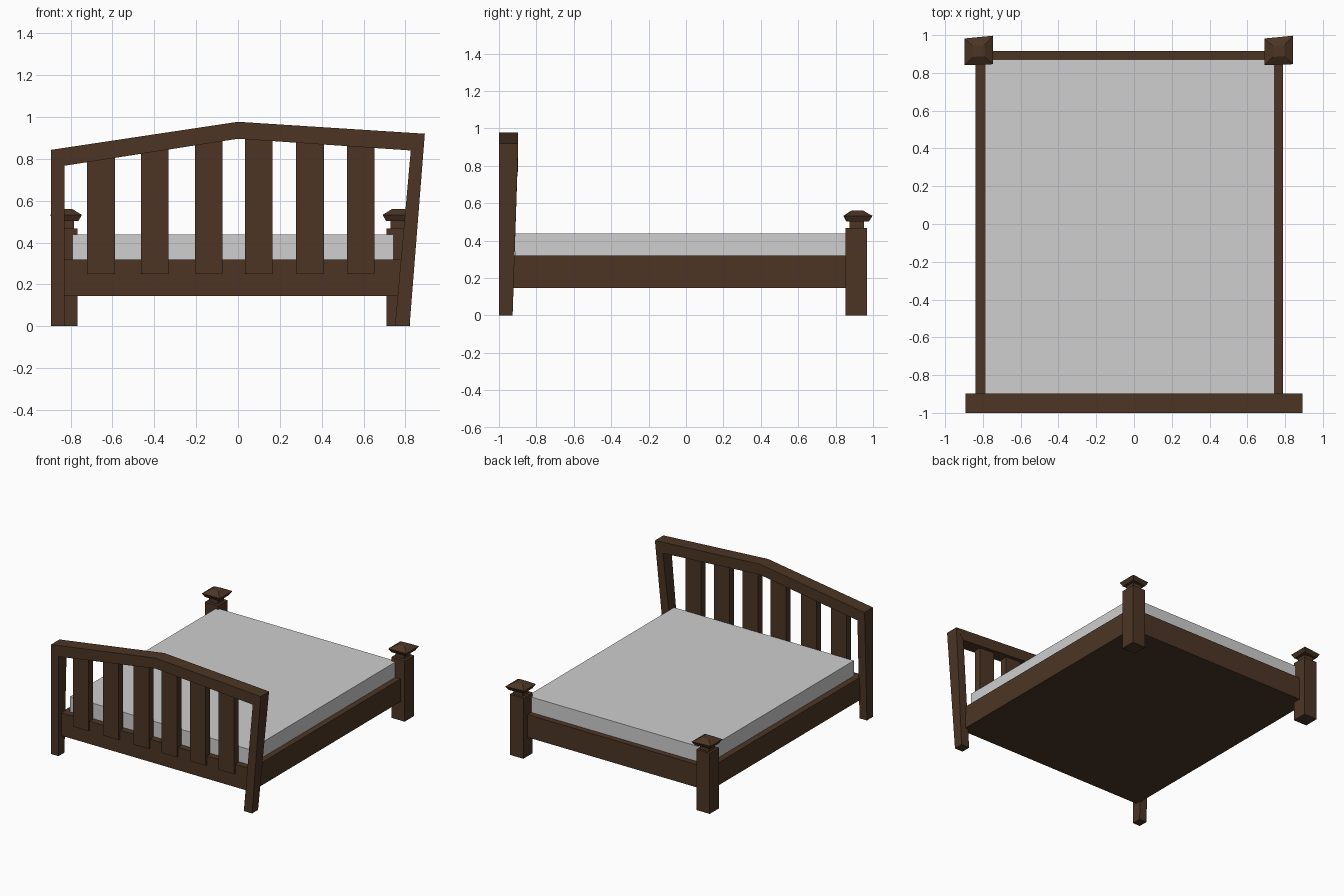
import bpy, bmesh

if "Cube" in bpy.data.objects:
    bpy.data.objects.remove(bpy.data.objects["Cube"])


def material(name, rgb):
    m = bpy.data.materials.new(name)
    m.diffuse_color = (*rgb, 1)
    m.use_nodes = True
    m.node_tree.nodes["Principled BSDF"].inputs["Base Color"].default_value = m.diffuse_color
    return m


WOOD = material("dark_wood", (0.072, 0.036, 0.018))
CLOTH = material("grey_cloth", (0.62, 0.62, 0.62))


def finish(name, bm, mat):
    bmesh.ops.recalc_face_normals(bm, faces=bm.faces)
    me = bpy.data.meshes.new(name)
    bm.to_mesh(me)
    bm.free()
    me.materials.append(mat)
    ob = bpy.data.objects.new(name, me)
    bpy.context.collection.objects.link(ob)
    return ob


def loft(name, rings, mat=WOOD):
    """Skin a stack of equal-sized rings and cap both ends."""
    bm = bmesh.new()
    vs = [[bm.verts.new(p) for p in r] for r in rings]
    n = len(vs[0])
    for a, b in zip(vs, vs[1:]):
        for i in range(n):
            j = (i + 1) % n
            bm.faces.new((a[i], a[j], b[j], b[i]))
    bm.faces.new(vs[0])
    bm.faces.new(vs[-1])
    return finish(name, bm, mat)


def rect(x0, x1, y0, y1, z):
    return [(x0, y0, z), (x1, y0, z), (x1, y1, z), (x0, y1, z)]


def box(name, x0, x1, y0, y1, z0, z1, mat=WOOD):
    return loft(name, [rect(x0, x1, y0, y1, z0), rect(x0, x1, y0, y1, z1)], mat)


def panel(name, outline, y0, back):
    """Extrude an x-z outline from y0 to the depth back(z)."""
    return loft(name, [[(x, y0, z) for x, z in outline],
                       [(x, back(z), z) for x, z in outline]])


# Headboard: straight left post, leaning right post, bent top rail
def post_back(z):
    return -0.927 + 0.03 * min(z / 0.9, 1)


panel("headboard_left_post",
      [(-0.893, 0), (-0.83, 0), (-0.83, 0.767), (-0.893, 0.843)], -1, post_back)
panel("headboard_right_post",
      [(0.75, 0), (0.82, 0), (0.893, 0.92), (0.826, 0.84)], -1, post_back)
panel("headboard_top_rail",
      [(-0.893, 0.843), (-0.83, 0.767), (0, 0.896), (0.826, 0.84),
       (0.893, 0.92), (0, 0.977)], -1, lambda z: -0.897)
panel("headboard_lower_rail",
      [(-0.835, 0.145), (0.765, 0.145), (0.779, 0.32), (-0.835, 0.32)],
      -0.965, lambda z: -0.915)


# Slats, cut to the slope of the top rail
def rail_under(x):
    return 0.91 + (0.155 * x if x < 0 else -0.068 * x)


for i, x in enumerate((-0.655, -0.398, -0.14, 0.1, 0.344, 0.587)):
    a, b = x - 0.066, x + 0.066
    panel(f"headboard_slat_{i + 1}",
          [(a, 0.25), (b, 0.25), (b, rail_under(b)), (a, rail_under(a))],
          -0.98, lambda z: -0.925)

# Side rails, foot rail and base
box("left_side_rail", -0.838, -0.79, -0.925, 0.88, 0.145, 0.32)
box("right_side_rail", 0.743, 0.788, -0.925, 0.88, 0.145, 0.32)
box("foot_rail", -0.79, 0.743, 0.87, 0.915, 0.145, 0.32)
box("bed_base", -0.79, 0.743, -0.915, 0.87, 0.145, 0.31)

# Mattress
box("mattress", -0.79, 0.743, -0.915, 0.87, 0.31, 0.438, CLOTH)


# Foot posts with neck and slightly skewed cap
def cap_ring(cx, s, z):
    corners = [(-0.075, -0.073), (0.077, -0.068), (0.077, 0.083), (-0.075, 0.068)]
    return [(cx + x * s, 0.914 + y * s, z) for x, y in corners]


for side, cx in (("left", -0.823), ("right", 0.766)):
    box(f"{side}_foot_post", cx - 0.057, cx + 0.057, 0.853, 0.968, 0, 0.467)
    box(f"{side}_post_neck", cx - 0.038, cx + 0.038, 0.875, 0.951, 0.46, 0.51)
    loft(f"{side}_post_cap", [cap_ring(cx, 0.78, 0.503), cap_ring(cx, 1, 0.532),
                              cap_ring(cx, 0.4, 0.56)])
